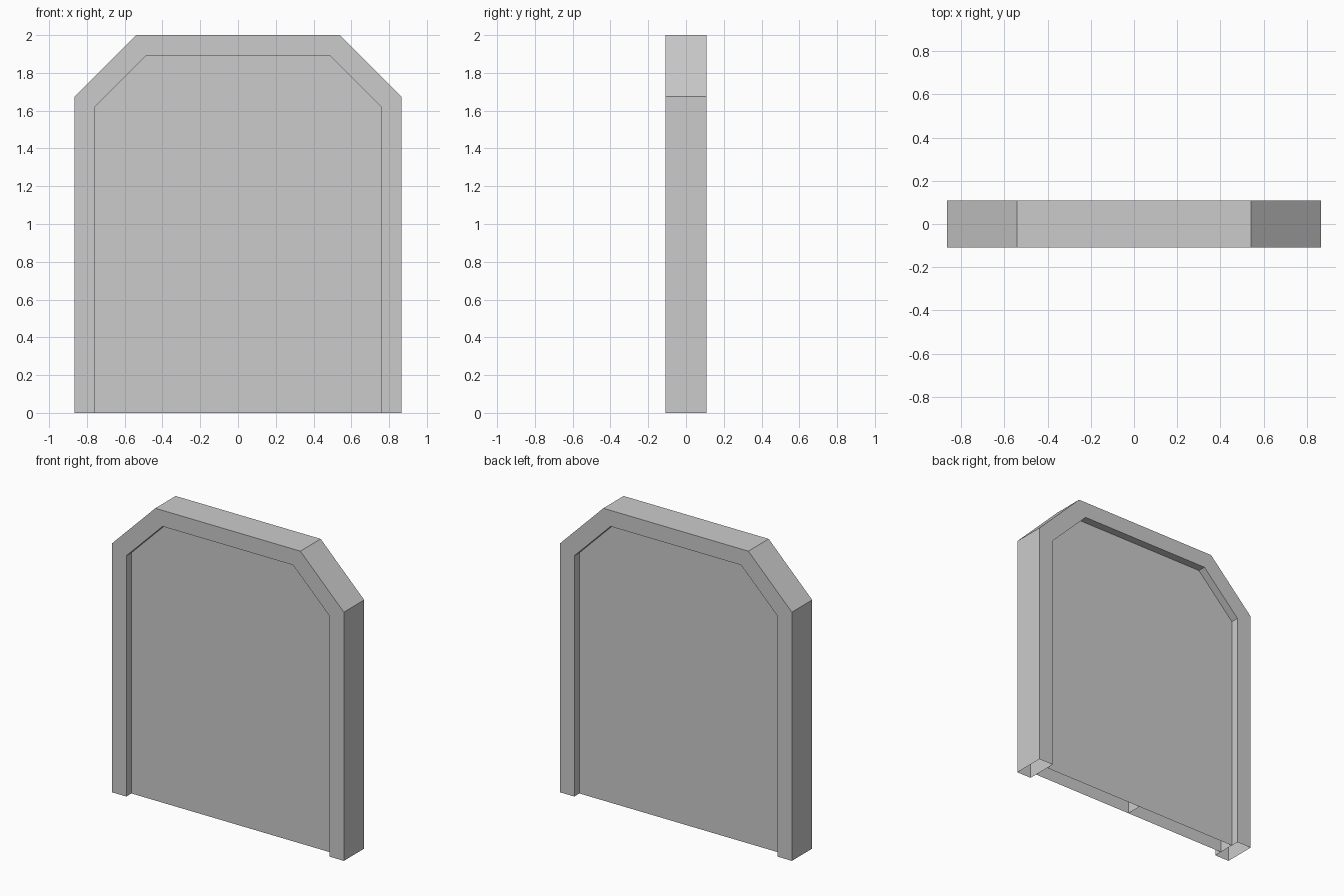
import bpy

if "Cube" in bpy.data.objects:
    bpy.data.objects.remove(bpy.data.objects["Cube"])

U = 2 / 18.5  # frame thickness, the module for every dimension

# Half outlines (x, z) from the floor up to the top, on the +x side
OUTER = [(8, 0), (8, 15.5), (5, 18.5)]
INNER = [(7, 0), (7, 15), (4.5, 17.5)]


def mirrored(half):
    """Complete an outline symmetrically about x = 0."""
    return half + [(-x, z) for x, z in reversed(half)]


def make_object(name, verts, faces):
    mesh = bpy.data.meshes.new(name)
    mesh.from_pydata([tuple(c * U for c in v) for v in verts], [], faces)
    mesh.update()
    obj = bpy.data.objects.new(name, mesh)
    bpy.context.collection.objects.link(obj)
    return obj


def at_depth(outline, y):
    return [(x, y, z) for x, z in outline]


# Door frame: hollow arch shell, open underneath
outer, inner = mirrored(OUTER), mirrored(INNER)
n = len(outer)
verts = (at_depth(outer, -1) + at_depth(inner, -1)
         + at_depth(outer, 1) + at_depth(inner, 1))
faces = []
for i in range(n - 1):
    j = i + 1
    fo, fi, bo, bi = 0, n, 2 * n, 3 * n
    faces += [(fo + i, fi + i, fi + j, fo + j),   # front
              (bo + i, bo + j, bi + j, bi + i),   # back
              (fo + i, fo + j, bo + j, bo + i),   # outer side
              (fi + i, bi + i, bi + j, fi + j)]   # opening side
make_object("door_frame", verts, faces)


# Two door leaves meeting at the centre, each a shell open underneath
def door_leaf(name, side):
    outline = [(x * side, z) for x, z in [(0, 0)] + INNER + [(0, 17.5)]]
    if side < 0:
        outline.reverse()
    k = len(outline)
    verts = at_depth(outline, -0.5) + at_depth(outline, 0.5)
    faces = [tuple(range(k)), tuple(reversed(range(k, 2 * k)))]
    for i in range(k):
        j = (i + 1) % k
        if outline[i][1] or outline[j][1]:  # skip the floor edge
            faces.append((i, i + k, j + k, j))
    make_object(name, verts, faces)


door_leaf("right_door_leaf", 1)
door_leaf("left_door_leaf", -1)
